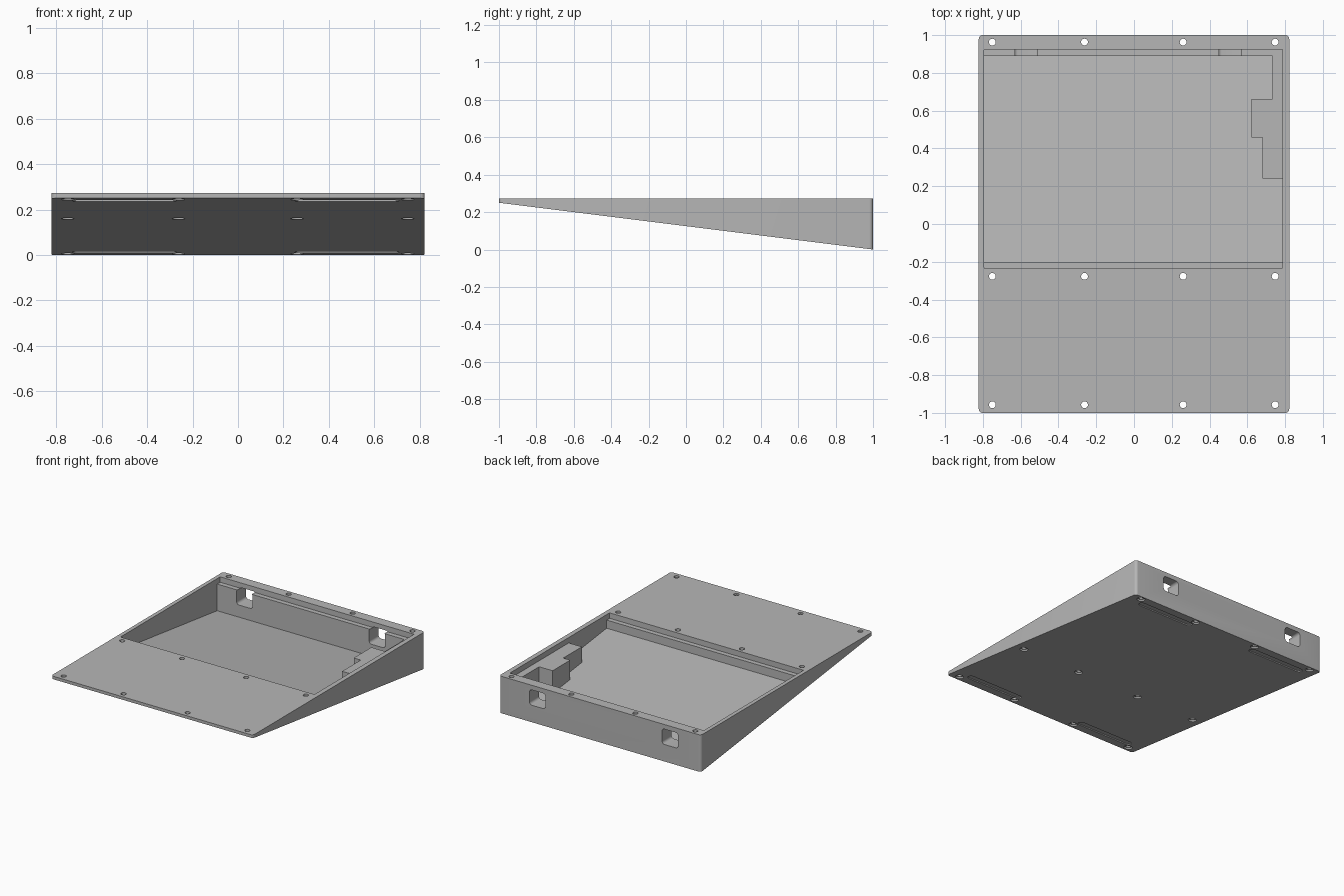
import bpy, bmesh, math

cube = bpy.data.objects.get("Cube")
if cube:
    bpy.data.objects.remove(cube, do_unlink=True)

TOP = 0.272
LEDGE = 0.232

grey = bpy.data.materials.new("light_grey_plastic")
grey.use_nodes = True
colour = (0.47, 0.47, 0.47, 1)
grey.diffuse_color = colour
grey.node_tree.nodes["Principled BSDF"].inputs["Base Color"].default_value = colour


def slope(offset):
    """Height function parallel to the sloping underside."""
    return lambda y: 0.125 * (1 - y) + offset


def level(z):
    return lambda y: z


def rounded_rect(x0, x1, y0, y1, r, steps=6):
    points = []
    corners = [(x1 - r, y1 - r), (x0 + r, y1 - r), (x0 + r, y0 + r), (x1 - r, y0 + r)]
    for i, (cx, cy) in enumerate(corners):
        for s in range(steps + 1):
            a = math.pi / 2 * (i + s / steps)
            points.append((cx + r * math.cos(a), cy + r * math.sin(a)))
    return points


def circle(cx, cy, r, n=24):
    return [(cx + r * math.cos(2 * math.pi * i / n), cy + r * math.sin(2 * math.pi * i / n))
            for i in range(n)]


def prism(name, outline, low, high, along_y=False):
    """Extrude an outline between two height functions."""
    bm = bmesh.new()
    rings = []
    for height in (low, high):
        pts = [(u, height(v), v) if along_y else (u, v, height(v)) for u, v in outline]
        rings.append([bm.verts.new(p) for p in pts])
    n = len(outline)
    for ring in rings:
        bm.faces.new(ring)
    for i in range(n):
        j = (i + 1) % n
        bm.faces.new((rings[0][i], rings[0][j], rings[1][j], rings[1][i]))
    bmesh.ops.recalc_face_normals(bm, faces=bm.faces)
    mesh = bpy.data.meshes.new(name)
    bm.to_mesh(mesh)
    bm.free()
    mesh.materials.append(grey)
    obj = bpy.data.objects.new(name, mesh)
    bpy.context.collection.objects.link(obj)
    return obj


# Wedge body
body = prism("wedge_case", rounded_rect(-0.822, 0.822, -1, 1, 0.02), slope(0), level(TOP))
bpy.context.view_layer.objects.active = body
body.select_set(True)


def cut(*args, **kwargs):
    cutter = prism("cutter", *args, **kwargs)
    cutter.hide_render = True
    mod = body.modifiers.new("cut", "BOOLEAN")
    mod.operation = "DIFFERENCE"
    mod.solver = "EXACT"
    mod.object = cutter
    bpy.ops.object.modifier_apply(modifier=mod.name)
    bpy.data.objects.remove(cutter, do_unlink=True)


# Deep tray, stepping around the raised block at the back left
tray = [(-0.793, -0.2), (0.787, -0.2), (0.787, 0.24), (0.68, 0.24), (0.68, 0.457),
        (0.623, 0.457), (0.623, 0.662), (0.733, 0.662), (0.733, 0.89), (-0.793, 0.89)]
cut(tray, slope(0.022), level(0.4))

# Shallow opening that leaves a ledge at front and back
cut(rounded_rect(-0.793, 0.787, -0.235, 0.925, 0.004, 2), level(LEDGE), level(0.4))

# Rear ports
for x in (-0.57, 0.51):
    cut(rounded_rect(x - 0.065, x + 0.065, 0.125, 0.238, 0.02), level(0.86), level(1.1),
        along_y=True)

# Screw holes with counterbores underneath
for y in (-0.957, -0.277, 0.963):
    for x in (-0.75, -0.262, 0.26, 0.747):
        cut(circle(x, y, 0.018), level(-0.1), level(0.4))
        cut(circle(x, y, 0.028), slope(-0.05), slope(0.012))

# Shallow foot recesses underneath
for y in (-0.905, 0.905):
    for x in (-0.5, 0.48):
        cut(rounded_rect(x - 0.23, x + 0.23, y - 0.025, y + 0.025, 0.024),
            slope(-0.05), slope(0.008))

bpy.ops.object.shade_smooth_by_angle(angle=math.radians(30))
